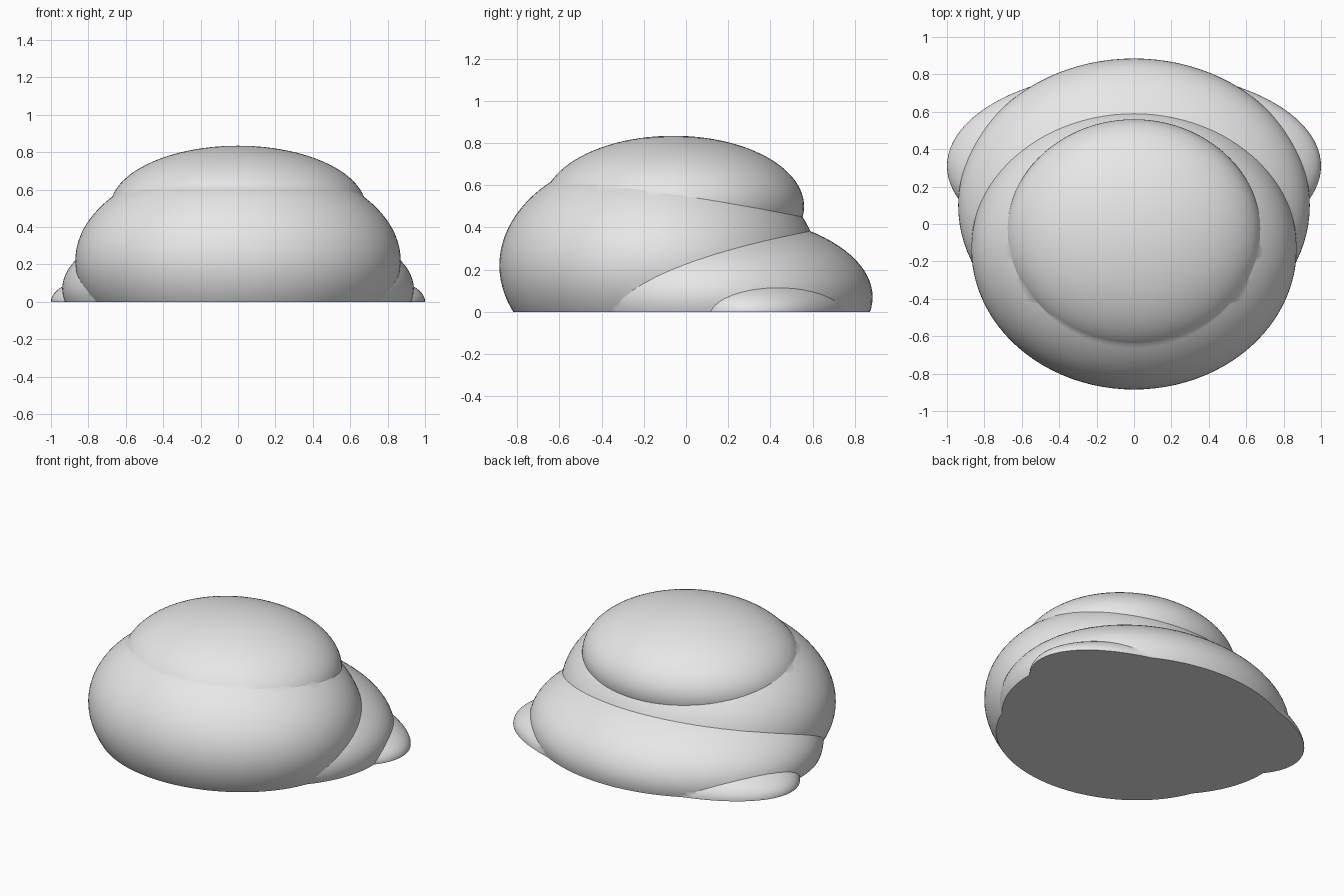
import bpy, bmesh, math
from mathutils import Matrix, Vector

cube = bpy.data.objects.get("Cube")
if cube:
    bpy.data.objects.remove(cube, do_unlink=True)

# Single plain grey
grey = bpy.data.materials.new("light grey")
grey.use_nodes = True
colour = (0.8, 0.8, 0.8, 1)
grey.diffuse_color = colour
grey.node_tree.nodes["Principled BSDF"].inputs["Base Color"].default_value = colour


def ellipsoid(name, centre, radii):
    """Smooth ellipsoid from a scaled sphere."""
    bm = bmesh.new()
    place = Matrix.Translation(centre) @ Matrix.Diagonal((*radii, 1))
    bmesh.ops.create_uvsphere(bm, u_segments=96, v_segments=48, radius=1, matrix=place)
    mesh = bpy.data.meshes.new(name)
    bm.to_mesh(mesh)
    bm.free()
    mesh.materials.append(grey)
    obj = bpy.data.objects.new(name, mesh)
    bpy.context.collection.objects.link(obj)
    return obj


# Overlapping lobes
body = ellipsoid("mound_body", (0, -0.13, 0.22), (0.87, 0.755, 0.54))
lobes = [
    ellipsoid("top_lobe", (0, -0.06, 0.5), (0.685, 0.62, 0.335)),
    ellipsoid("back_lobe", (0, 0.1, 0.07), (0.94, 0.785, 0.4)),
    ellipsoid("wide_base_lobe", (0, 0.31, 0.004), (1.0, 0.51, 0.23)),
]

# Merge the lobes into one skin
for lobe in lobes:
    union = body.modifiers.new("union", "BOOLEAN")
    union.operation = "UNION"
    union.solver = "EXACT"
    union.object = lobe
graph = bpy.context.evaluated_depsgraph_get()
merged = bpy.data.meshes.new_from_object(body.evaluated_get(graph))
body.modifiers.clear()
body.data = merged
for lobe in lobes:
    bpy.data.objects.remove(lobe, do_unlink=True)

# Flat underside
bm = bmesh.new()
bm.from_mesh(merged)
cut = bmesh.ops.bisect_plane(
    bm, geom=bm.verts[:] + bm.edges[:] + bm.faces[:], dist=1e-5,
    plane_co=Vector((0, 0, 0)), plane_no=Vector((0, 0, 1)), clear_inner=True)
rim = [e for e in bm.edges if e.is_boundary]
bmesh.ops.holes_fill(bm, edges=rim, sides=0)
bmesh.ops.recalc_face_normals(bm, faces=bm.faces[:])
bm.to_mesh(merged)
bm.free()

# Smooth lobes with crisp creases
bpy.ops.object.select_all(action="DESELECT")
body.select_set(True)
bpy.context.view_layer.objects.active = body
bpy.ops.object.shade_smooth_by_angle(angle=math.radians(30))
